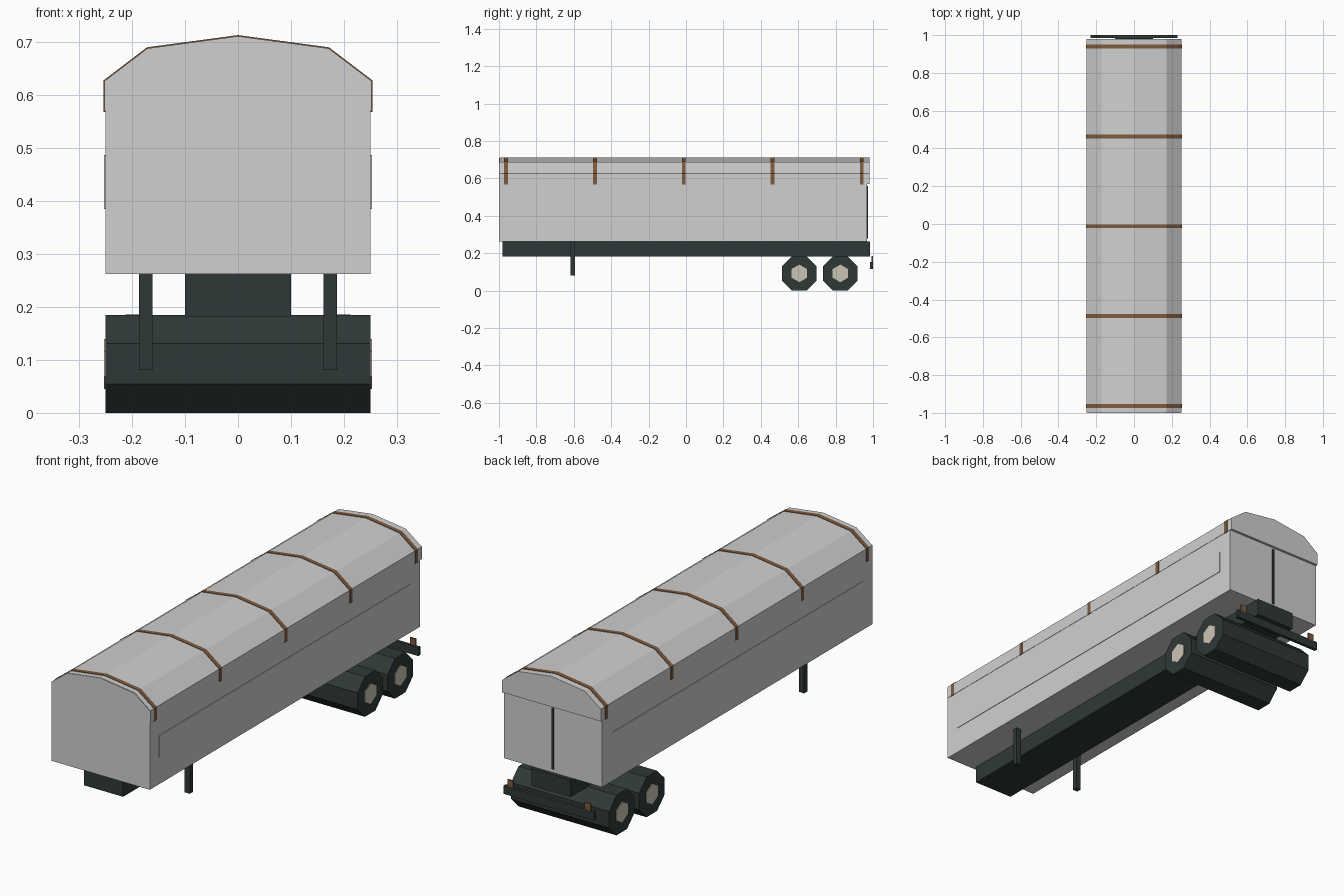
import bpy, bmesh, math

if "Cube" in bpy.data.objects:
    bpy.data.objects.remove(bpy.data.objects["Cube"])


def material(name, rgb):
    m = bpy.data.materials.new(name)
    m.diffuse_color = (*rgb, 1)
    m.use_nodes = True
    m.node_tree.nodes["Principled BSDF"].inputs["Base Color"].default_value = m.diffuse_color
    return m


GREY = material("light_grey", (0.63, 0.63, 0.63))
DARK = material("dark_slate", (0.028, 0.040, 0.039))
BROWN = material("strap_brown", (0.21, 0.105, 0.048))
CREAM = material("hub_cream", (0.60, 0.56, 0.46))


def finish(name, bm, mat):
    bmesh.ops.recalc_face_normals(bm, faces=bm.faces)
    mesh = bpy.data.meshes.new(name)
    bm.to_mesh(mesh)
    bm.free()
    mesh.materials.append(mat)
    obj = bpy.data.objects.new(name, mesh)
    bpy.context.collection.objects.link(obj)
    return obj


def extrude(name, outline, offset, mat):
    """Close an outline of 3D points and push it along an offset."""
    bm = bmesh.new()
    face = bm.faces.new([bm.verts.new(p) for p in outline])
    res = bmesh.ops.extrude_face_region(bm, geom=[face], use_keep_orig=True)
    moved = [v for v in res["geom"] if isinstance(v, bmesh.types.BMVert)]
    bmesh.ops.translate(bm, verts=moved, vec=offset)
    return finish(name, bm, mat)


def prism_y(name, profile, y0, y1, mat):
    return extrude(name, [(x, y0, z) for x, z in profile], (0, y1 - y0, 0), mat)


def box(name, x0, x1, y0, y1, z0, z1, mat):
    return prism_y(name, [(x0, z0), (x1, z0), (x1, z1), (x0, z1)], y0, y1, mat)


def drum_x(name, sides, radius, start, x0, x1, y, z, mat):
    ring = []
    for i in range(sides):
        a = start + 2 * math.pi * i / sides
        ring.append((x0, y + radius * math.cos(a), z + radius * math.sin(a)))
    return extrude(name, ring, (x1 - x0, 0, 0), mat)


def arch(base, d):
    """Left-to-right roof outline, grown outward by d."""
    half = [(0.25 + d, base), (0.25 + d, 0.626 + d * 0.5), (0.17 + d * 0.5, 0.6865 + d)]
    return [(-x, z) for x, z in half] + [(0, 0.7095 + d)] + half[::-1]


# Cargo body and roof cover
prism_y("cargo_body", arch(0.262, 0), -1.0, 0.968, GREY)
prism_y("roof_cover", arch(0.57, 0.0015), -0.998, 0.98, GREY)

# Roof straps
for i, y in enumerate((-0.963, -0.487, -0.012, 0.463, 0.94)):
    band = arch(0.568, 0.0035) + arch(0.568, 0.0005)[::-1]
    prism_y(f"roof_strap_{i + 1}", band, y - 0.01, y + 0.01, BROWN)

# Rear door seam
box("door_seam", -0.005, 0.005, 0.966, 0.974, 0.28, 0.56, DARK)

# Chassis beam
box("chassis_beam", -0.1, 0.1, -0.98, 0.984, 0.182, 0.262, DARK)

# Wheels: full-width octagonal rollers with hexagonal hubs
APOTHEM = 0.0925
for i, y in enumerate((0.606, 0.825)):
    drum_x(f"wheel_set_{i + 1}", 8, APOTHEM / math.cos(math.pi / 8), math.pi / 8,
           -0.25, 0.25, y, APOTHEM, DARK)

# Paired parts on both sides
for side, s in (("left", -1), ("right", 1)):
    def paired(name, xa, xb, *rest):
        box(f"{name}_{side}", min(s * xa, s * xb), max(s * xa, s * xb), *rest)

    paired("side_panel", 0.249, 0.2525, -0.932, 0.898, 0.385, 0.487, GREY)
    paired("landing_leg", 0.161, 0.187, -0.618, -0.594, 0.081, 0.263, DARK)
    paired("rear_light", 0.182, 0.212, 0.992, 0.999, 0.15, 0.186, BROWN)
    for i, y in enumerate((0.606, 0.825)):
        drum_x(f"hub_{side}_{i + 1}", 6, 0.047, math.pi / 6,
               s * 0.246, s * 0.2525, y, APOTHEM, CREAM)

# Rear bumper
box("rear_bumper", -0.23, 0.23, 0.985, 1.0, 0.115, 0.154, DARK)
